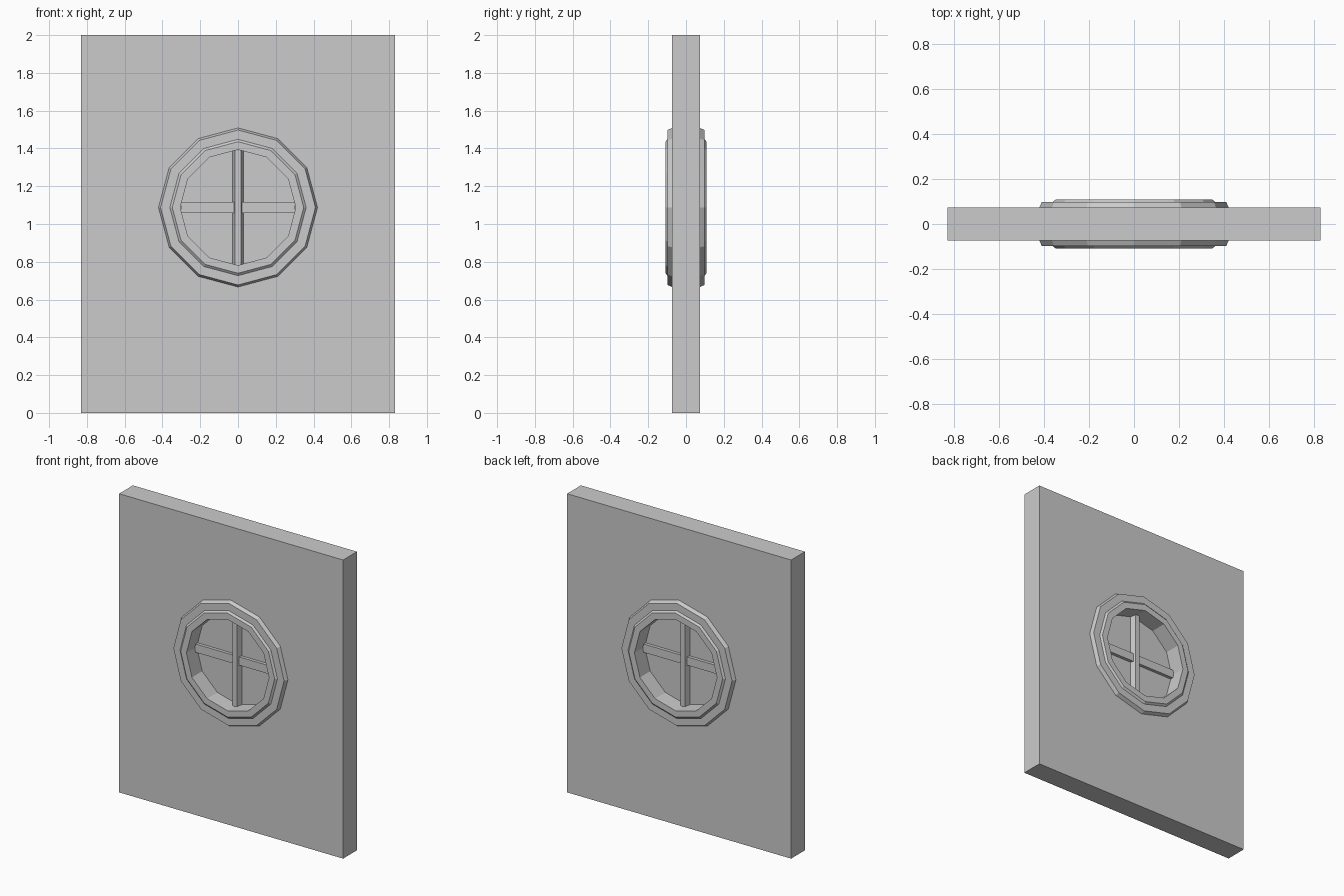
import bpy, bmesh
from math import sin, cos, pi

if "Cube" in bpy.data.objects:
    bpy.data.objects.remove(bpy.data.objects["Cube"])

SIDES = 12
CZ = 1.0875          # height of the window centre
OPEN_R = 0.306       # radius of the opening


def finish(name, bm):
    bmesh.ops.recalc_face_normals(bm, faces=bm.faces)
    mesh = bpy.data.meshes.new(name)
    bm.to_mesh(mesh)
    bm.free()
    ob = bpy.data.objects.new(name, mesh)
    bpy.context.collection.objects.link(ob)
    return ob


def ring(bm, r, y):
    return [bm.verts.new((r * sin(2 * pi * i / SIDES), y, CZ + r * cos(2 * pi * i / SIDES)))
            for i in range(SIDES)]


def bridge(bm, a, b):
    for i in range(len(a)):
        j = (i + 1) % len(a)
        bm.faces.new((a[i], a[j], b[j], b[i]))


def box(name, size, centre):
    bm = bmesh.new()
    bmesh.ops.create_cube(bm, size=1)
    bmesh.ops.scale(bm, vec=size, verts=bm.verts)
    bmesh.ops.translate(bm, vec=centre, verts=bm.verts)
    return finish(name, bm)


# Wall slab with a round opening hidden behind the frame
wall = box("wall", (1.66, 0.146, 2.0), (0, 0, 1))
bm = bmesh.new()
front, back = ring(bm, 0.38, -0.3), ring(bm, 0.38, 0.3)
bridge(bm, front, back)
bm.faces.new(front)
bm.faces.new(back)
cutter = finish("opening_cutter", bm)
cutter.hide_render = True
cut = wall.modifiers.new("opening", 'BOOLEAN')
cut.operation = 'DIFFERENCE'
cut.solver = 'EXACT'
cut.object = cutter
bpy.context.view_layer.objects.active = wall
bpy.ops.object.modifier_apply(modifier=cut.name)
bpy.data.objects.remove(cutter)

# Stepped twelve-sided frame, same moulding on both faces
half = [(0.422, 0.071), (0.41, 0.098), (0.361, 0.098), (0.348, 0.109), (OPEN_R, 0.109)]
profile = [(r, -y) for r, y in half] + half[::-1]
bm = bmesh.new()
loops = [ring(bm, r, y) for r, y in profile]
for a, b in zip(loops, loops[1:]):
    bridge(bm, a, b)
finish("window_frame", bm)

# Glass pane
bm = bmesh.new()
bm.faces.new(ring(bm, OPEN_R, 0))
finish("glass_pane", bm)

# Vertical glazing bar, bevelled to the front and back
section = [(-0.028, 0), (-0.016, -0.036), (0.016, -0.036),
           (0.028, 0), (0.016, 0.036), (-0.016, 0.036)]
bm = bmesh.new()
low = [bm.verts.new((x, y, CZ - 0.304)) for x, y in section]
high = [bm.verts.new((x, y, CZ + 0.304)) for x, y in section]
bridge(bm, low, high)
bm.faces.new(low)
bm.faces.new(high)
finish("vertical_bar", bm)

# Shallower horizontal glazing bar
box("horizontal_bar", (0.606, 0.042, 0.056), (0, 0, CZ))
